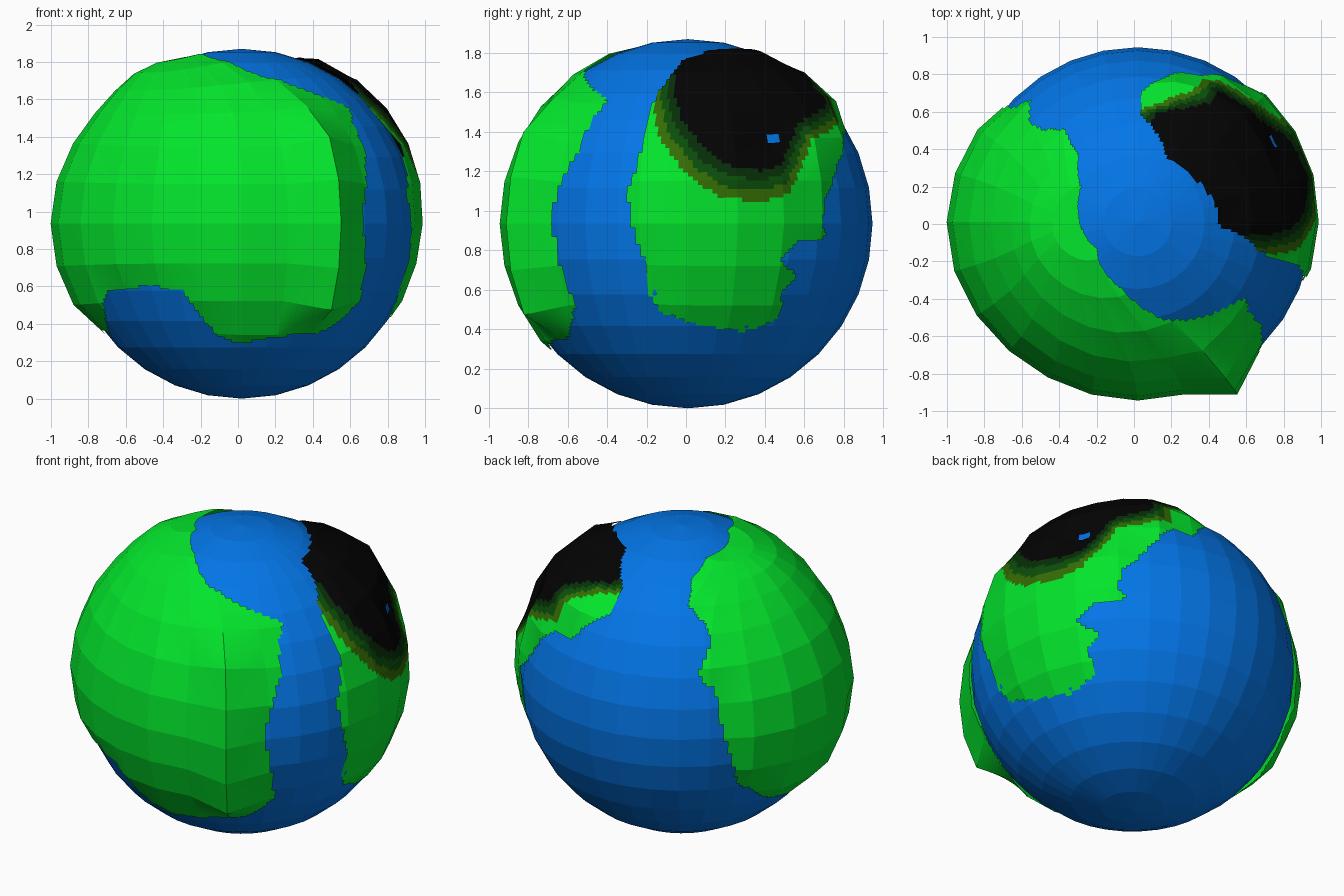
import bpy
import bmesh
from math import radians, degrees, sin, cos, asin, atan2
from mathutils import Vector

default_cube = bpy.data.objects.get("Cube")
if default_cube:
    bpy.data.objects.remove(default_cube)

CENTRE = Vector((0.02, 0.01, 0.935))
OCEAN_RADIUS = 0.935
SHORE_RADIUS = 0.94


def make_material(name, colour):
    material = bpy.data.materials.new(name)
    material.use_nodes = True
    material.diffuse_color = (*colour, 1)
    shader = material.node_tree.nodes["Principled BSDF"]
    shader.inputs["Base Color"].default_value = (*colour, 1)
    shader.inputs["Roughness"].default_value = 0.8
    return material


blue = make_material("ocean blue", (0.001, 0.18, 0.8))
green = make_material("grass green", (0.001, 0.78, 0.025))
olive = make_material("scorched olive", (0.035, 0.15, 0.001))
dark_green = make_material("dark green", (0.003, 0.075, 0.003))
deep_green = make_material("deep green", (0.002, 0.028, 0.002))
black = make_material("burnt black", (0.001, 0.001, 0.001))


def direction(lon, lat):
    lon, lat = radians(lon), radians(lat)
    return Vector((cos(lat) * cos(lon), cos(lat) * sin(lon), sin(lat)))


def lon_lat(point, wrap):
    d = point.normalized()
    lon = degrees(atan2(d.y, d.x))
    if lon > wrap:
        lon -= 360
    return lon, degrees(asin(max(-1, min(1, d.z))))


def inside(point, outline):
    """Even-odd test of a longitude/latitude point in an outline."""
    x, y = point
    hit = False
    for (ax, ay), (bx, by) in zip(outline, outline[1:] + outline[:1]):
        if (ay > y) != (by > y) and x < ax + (y - ay) * (bx - ax) / (by - ay):
            hit = not hit
    return hit


def bump(d, lon, lat, height, power):
    return height * max(0, d.dot(direction(lon, lat))) ** power


def add_object(name, bm, materials):
    mesh = bpy.data.meshes.new(name)
    bm.to_mesh(mesh)
    bm.free()
    for material in materials:
        mesh.materials.append(material)
    obj = bpy.data.objects.new(name, mesh)
    obj.location = CENTRE
    bpy.context.collection.objects.link(obj)


def make_land(name, shape, keep, paint, materials, wrap):
    """Coarse faceted shell, finely cut along its coast and coloured by rule."""
    bm = bmesh.new()
    bmesh.ops.create_uvsphere(bm, u_segments=24, v_segments=14, radius=1)
    for vert in bm.verts:
        vert.co = shape(vert.co.normalized())
        # Facets that cross the coast slope down to the water
        if not keep(lon_lat(vert.co, wrap)):
            vert.co = vert.co.normalized() * SHORE_RADIUS
    bmesh.ops.subdivide_edges(bm, edges=bm.edges[:], cuts=9, use_grid_fill=True)
    sea = []
    for face in bm.faces:
        spot = lon_lat(face.calc_center_median(), wrap)
        if keep(spot):
            face.material_index = paint(spot)
        else:
            sea.append(face)
    bmesh.ops.delete(bm, geom=sea, context="FACES")
    add_object(name, bm, materials)


# Ocean globe
bm = bmesh.new()
bmesh.ops.create_uvsphere(bm, u_segments=32, v_segments=16, radius=OCEAN_RADIUS)
add_object("ocean", bm, [blue])

# Large continent with a raised ridge on its eastern side
WEST_COAST = [
    (-226, 20), (-229, 24), (-223, 35), (-224, 41), (-232, 49), (-228, 60),
    (-212, 68), (-178, 71), (-147, 74), (-101, 67), (-76, 56), (-57, 50),
    (-35, 42), (-39, 35), (-40, 23), (-44, 13), (-47, 2), (-45, -8),
    (-43, -21), (-42, -26), (-49, -34), (-55, -38), (-76, -40), (-92, -43),
    (-101, -39), (-109, -27), (-111, -22), (-122, -21), (-143, -22),
    (-154, -32), (-164, -38), (-180, -38), (-200, -31), (-214, -20),
    (-221, 4), (-223, 19),
]


def west_shape(d):
    lon, lat = lon_lat(d, 90)
    radius = 0.954 + bump(d, -178, 0, 0.068, 4) + bump(d, -165, 64, 0.035, 20)
    ridge = max(0, 1 - abs(lon + 60) / 14)
    if abs(lat) < 35:
        radius += 0.11 * ridge
    elif lat < 50:
        radius += 0.04 * ridge
    # Lean the crown of the shell sideways
    lean = Vector((-0.33 * max(0, d.z) ** 4, 0, 0))
    return (d + lean).normalized() * radius


make_land("west_continent", west_shape,
          lambda spot: inside(spot, WEST_COAST),
          lambda spot: 0, [green], 90)

# Smaller continent with a burnt patch and a small pond
EAST_COAST = [
    (89, 52), (88, 42), (80, 35), (74, 28), (66, 28), (56, 18), (55, 16),
    (47, 7), (45, 0), (49, -4), (35, -6), (30, -11), (38, -17), (33, -21),
    (35, -31), (22, -36), (3, -33), (-9, -29), (-14, -21), (-14, -11),
    (-18, 1), (-19, 10), (-16, 19), (-15, 29), (-14, 44), (-6, 56),
    (-4, 62), (20, 65), (41, 67), (65, 67), (80, 58),
]
BURN = [
    (-8, 70), (-6, 44), (-2, 32), (6, 22), (14, 17), (24, 16), (31, 18),
    (36, 24), (41, 31), (48, 33), (58, 36), (59, 43), (69, 49), (80, 52),
    (84, 56), (90, 75), (0, 75),
]
BURN_CENTRE = (28, 54)
BAND_SCALES = (1, 1.08, 1.16, 1.25)


def east_shape(d):
    return d * (0.95 + bump(d, 22, 34, 0.05, 4) + bump(d, 59, 38, 0.06, 30))


def east_keep(spot):
    pond = abs(spot[0] - 31) < 2.2 and abs(spot[1] - 27) < 1.5
    return inside(spot, EAST_COAST) and not pond


def east_paint(spot):
    for index, scale in enumerate(BAND_SCALES):
        shrunk = [c + (s - c) / scale for s, c in zip(spot, BURN_CENTRE)]
        if inside(shrunk, BURN):
            return index
    return len(BAND_SCALES)


make_land("east_continent", east_shape, east_keep, east_paint,
          [black, deep_green, dark_green, olive, green], 180)
